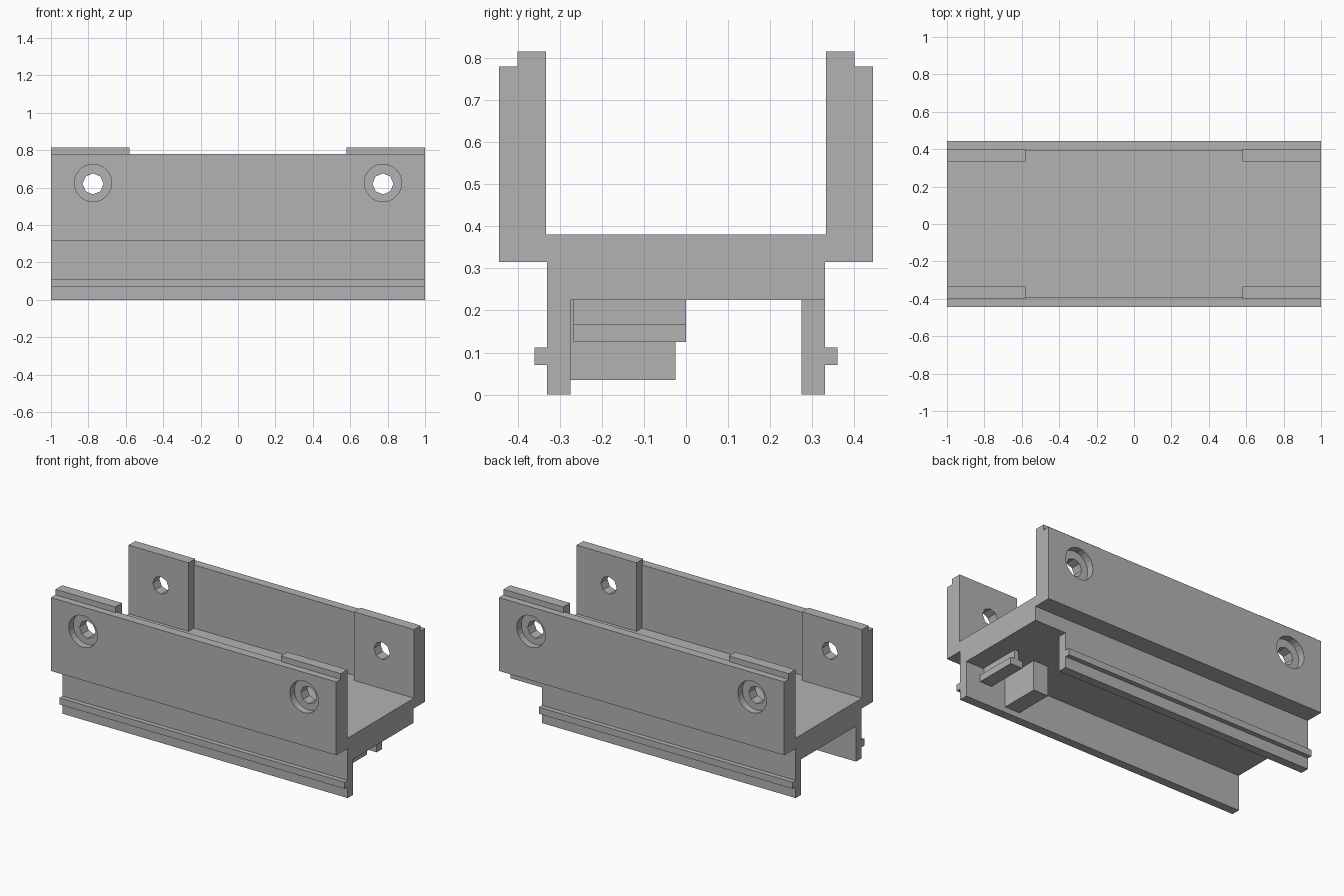
import bpy, bmesh, math
from mathutils import Matrix, Vector

cube = bpy.data.objects.get("Cube")
if cube:
    bpy.data.objects.remove(cube, do_unlink=True)

grey = bpy.data.materials.new("plain grey")
grey.use_nodes = True
colour = (0.45, 0.45, 0.45, 1)
grey.diffuse_color = colour
grey.node_tree.nodes["Principled BSDF"].inputs["Base Color"].default_value = colour


def add_object(name, bm):
    bmesh.ops.recalc_face_normals(bm, faces=bm.faces)
    mesh = bpy.data.meshes.new(name)
    bm.to_mesh(mesh)
    bm.free()
    mesh.materials.append(grey)
    obj = bpy.data.objects.new(name, mesh)
    bpy.context.scene.collection.objects.link(obj)
    return obj


def extrude_profile(name, points, x0, x1):
    """Sweep a (y, z) outline along x."""
    bm = bmesh.new()
    face = bm.faces.new([bm.verts.new((x0, y, z)) for y, z in points])
    swept = bmesh.ops.extrude_face_region(bm, geom=[face])["geom"]
    verts = [v for v in swept if isinstance(v, bmesh.types.BMVert)]
    bmesh.ops.translate(bm, verts=verts, vec=(x1 - x0, 0, 0))
    return add_object(name, bm)


def box(name, x0, x1, y0, y1, z0, z1):
    return extrude_profile(name, [(y0, z0), (y1, z0), (y1, z1), (y0, z1)], x0, x1)


def cylinder(name, centre, radius, length, sides):
    """Cylinder lying along y."""
    bm = bmesh.new()
    turn = Matrix.Translation(Vector(centre)) @ Matrix.Rotation(math.pi / 2, 4, "X")
    bmesh.ops.create_cone(bm, cap_ends=True, segments=sides, radius1=radius,
                          radius2=radius, depth=length, matrix=turn)
    return add_object(name, bm)


def cut(target, cutter):
    mod = target.modifiers.new("cut " + cutter.name, "BOOLEAN")
    mod.operation = "DIFFERENCE"
    mod.solver = "EXACT"
    mod.object = cutter
    cutter.hide_render = True
    cutter.hide_set(True)


# Channel body with the full-length front leg and its outer rail
leg_out, leg_in, rail = 0.33, 0.275, 0.36
wall_out, wall_in, lip = 0.445, 0.333, 0.40
floor, under, ledge, shoulder, top = 0.38, 0.225, 0.315, 0.78, 0.815
rail_low, rail_high = 0.07, 0.112

front_leg = [(-leg_in, under), (-leg_in, 0), (-leg_out, 0), (-leg_out, rail_low),
             (-rail, rail_low), (-rail, rail_high), (-leg_out, rail_high)]
wall = [(leg_out, ledge), (wall_out, ledge), (wall_out, shoulder),
        (lip, shoulder), (lip, top), (wall_in, top), (wall_in, floor)]
mirrored_wall = [(-y, z) for y, z in reversed(wall)]
profile = [(leg_out, under)] + wall + mirrored_wall + front_leg[::-1]
body = extrude_profile("channel_body", profile, -1, 1)

# Thinner, lower walls between the end pads
cut(body, box("wall_recess_cutter", -0.58, 0.58, -0.389, 0.389, floor, 1))
cut(body, box("lip_cutter", -0.58, 0.58, -0.5, 0.5, shoulder, 1))

# Counterbored screw holes in all four pads
for x in (-0.775, 0.775):
    cut(body, cylinder("screw_hole_cutter", (x, 0, 0.62), 0.056, 1.2, 8))
    for side in (-1, 1):
        centre = (x, side * (wall_out + 0.055), 0.625)
        cut(body, cylinder("counterbore_cutter", centre, 0.10, 0.2, 24))

# Shorter back leg with its rail
back_leg = [(-y, z) for y, z in front_leg] + [(leg_out, under)]
extrude_profile("back_leg", back_leg, -1, 0.78)

# Clip and stop block under the floor
box("clip_stem", 0.849, 0.876, -0.267, 0, 0.168, under)
box("clip_flange", 0.82, 0.905, -0.267, 0, 0.125, 0.168)
box("stop_block", 0.61, 0.715, -leg_in, -0.025, 0.035, under)
